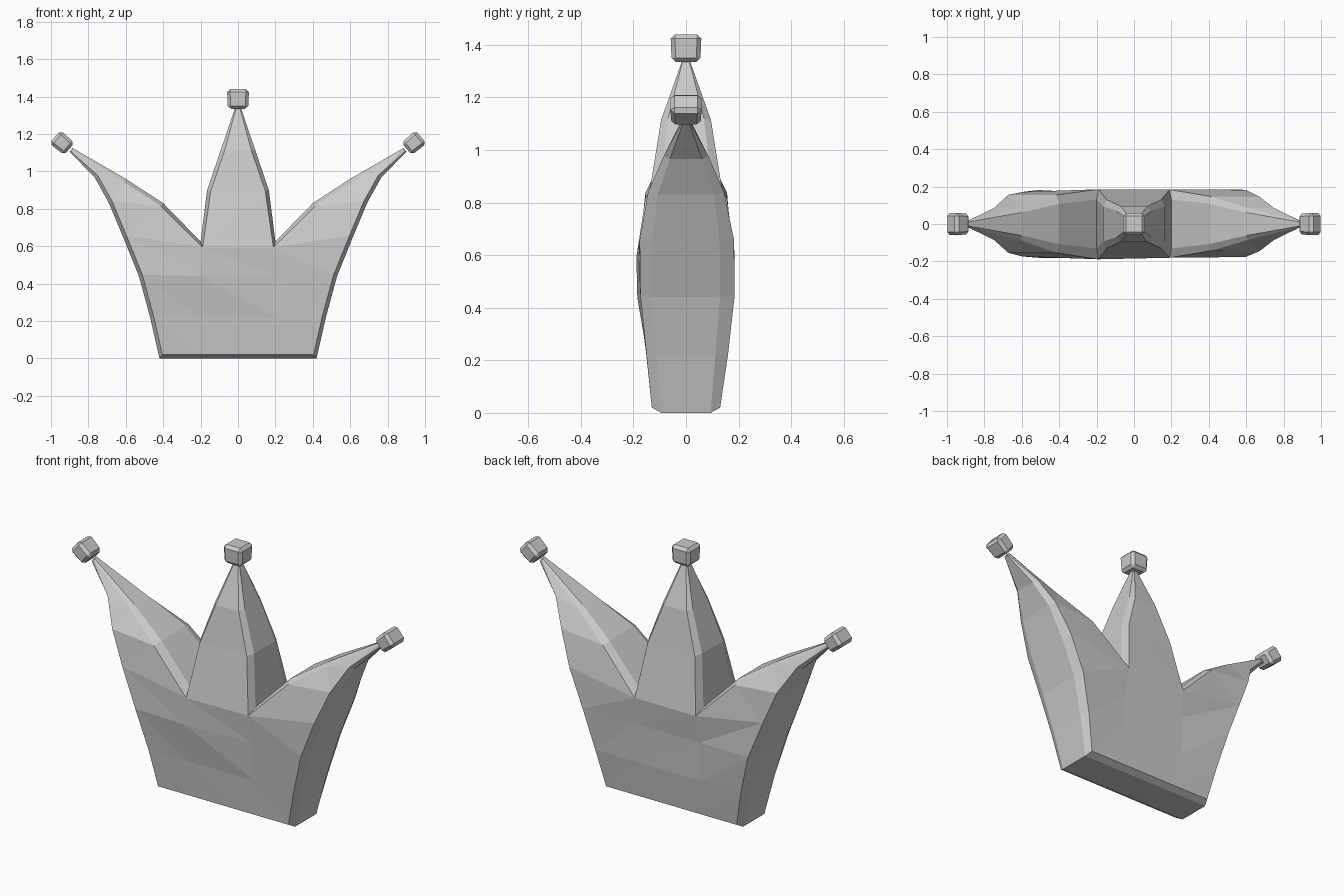
import bpy, bmesh, math, random
from mathutils import Vector

random.seed(4)
cube = bpy.data.objects.get("Cube")
if cube:
    bpy.data.objects.remove(cube)

grey = bpy.data.materials.new("plain grey")
grey.use_nodes = True
colour = (0.6, 0.6, 0.6, 1)
grey.diffuse_color = colour
grey.node_tree.nodes["Principled BSDF"].inputs["Base Color"].default_value = colour


def finish(name, bm):
    bmesh.ops.recalc_face_normals(bm, faces=bm.faces)
    mesh = bpy.data.meshes.new(name)
    bm.to_mesh(mesh)
    bm.free()
    mesh.materials.append(grey)
    ob = bpy.data.objects.new(name, mesh)
    bpy.context.collection.objects.link(ob)
    return ob


# Crown silhouette: (x, z, half depth) of the left half
outer = [(.42, 0, .13), (.47, .22, .155), (.53, .44, .18), (.615, .65, .178),
         (.69, .83, .15), (.765, .965, .085), (.9, 1.105, .015)]
inner = [(.2, .625, .182), (.4, .83, .15), (.6, .96, .085), (.885, 1.125, .015)]
middle = [(.165, .9, .13), (.09, 1.12, .095), (.014, 1.345, .015)]
column = [(.2, 0, .13), (.2, .22, .155), (.2, .44, .175)]


def flip(points):
    return [(-x, z, d) for x, z, d in points]


half = [column[0]] + outer + inner[::-1] + middle
outline = half + flip(half)[::-1]


def inset_point(i):
    """Moves an outline point inwards along its mitre."""
    x, z, d = outline[i]
    p = Vector((x, z))
    a = (p - Vector(outline[i - 1][:2])).normalized()
    b = (Vector(outline[(i + 1) % len(outline)][:2]) - p).normalized()
    na, nb = Vector((-a.y, a.x)), Vector((-b.y, b.x))
    n = (na + nb).normalized()
    return p + n * min(.02, d * .4) / max(n.dot(na), .6)


# Crown body: a faceted sheet on each side, joined by a chamfered rim
bm = bmesh.new()
rims = []
for side in (-1, 1):
    face = {}
    rim = []
    for i, p in enumerate(outline):
        q = inset_point(i)
        depth = p[2] + (random.uniform(-.008, .008) if p[2] > .14 else 0)
        face[p] = bm.verts.new((q.x, side * depth, q.y))
        rim.append(bm.verts.new((p[0], side * p[2] * .72, p[1])))
    for p in column[1:] + flip(column[1:]):
        face[p] = bm.verts.new((p[0], side * (p[2] + random.uniform(-.012, .012)), p[1]))

    def quad(a, b, c, d):
        """Two triangles split from a to c."""
        for tri in ((a, b, c), (a, c, d)):
            bm.faces.new([face[p] for p in tri])

    # lower band: four columns of points, split along falling diagonals
    cols = [flip(outer), flip(column) + flip(inner[:1]), column + inner[:1], outer]
    for left, right in zip(cols, cols[1:]):
        for k in range(3):
            quad(left[k + 1], left[k], right[k], right[k + 1])
    # side spikes
    for o, n in ((outer, inner), (flip(outer), flip(inner))):
        for k in range(3):
            quad(o[k + 3], o[k + 4], n[k + 1], n[k])
    # middle spike
    stem = inner[:1] + middle
    for a, b in zip(stem, stem[1:]):
        fa, fb = flip([a, b])
        quad(fa, a, b, fb)
    # chamfer
    n = len(outline)
    for i in range(n):
        j = (i + 1) % n
        bm.faces.new((face[outline[i]], face[outline[j]], rim[j], rim[i]))
    rims.append(rim)
for i in range(n):
    j = (i + 1) % n
    bm.faces.new((rims[0][i], rims[0][j], rims[1][j], rims[1][i]))
finish("crown_body", bm)


# Chamfered blocks on the spike tips
def tip_block(name, place, size, tilt):
    bm = bmesh.new()
    bmesh.ops.create_cube(bm, size=1)
    bmesh.ops.scale(bm, vec=size, verts=bm.verts)
    for v in bm.verts:
        if v.co.z < 0:
            v.co.x *= .92
            v.co.y *= .92
    bmesh.ops.bevel(bm, geom=bm.edges[:], offset=.016, segments=1, affect='EDGES')
    ob = finish(name, bm)
    ob.location = place
    ob.rotation_euler.y = tilt


tip_block("middle_tip", (0, 0, 1.387), (.118, .118, .105), 0)
tip_block("left_tip", (.94, 0, 1.152), (.092, .12, .1), math.radians(50))
tip_block("right_tip", (-.94, 0, 1.152), (.092, .12, .1), math.radians(-50))
